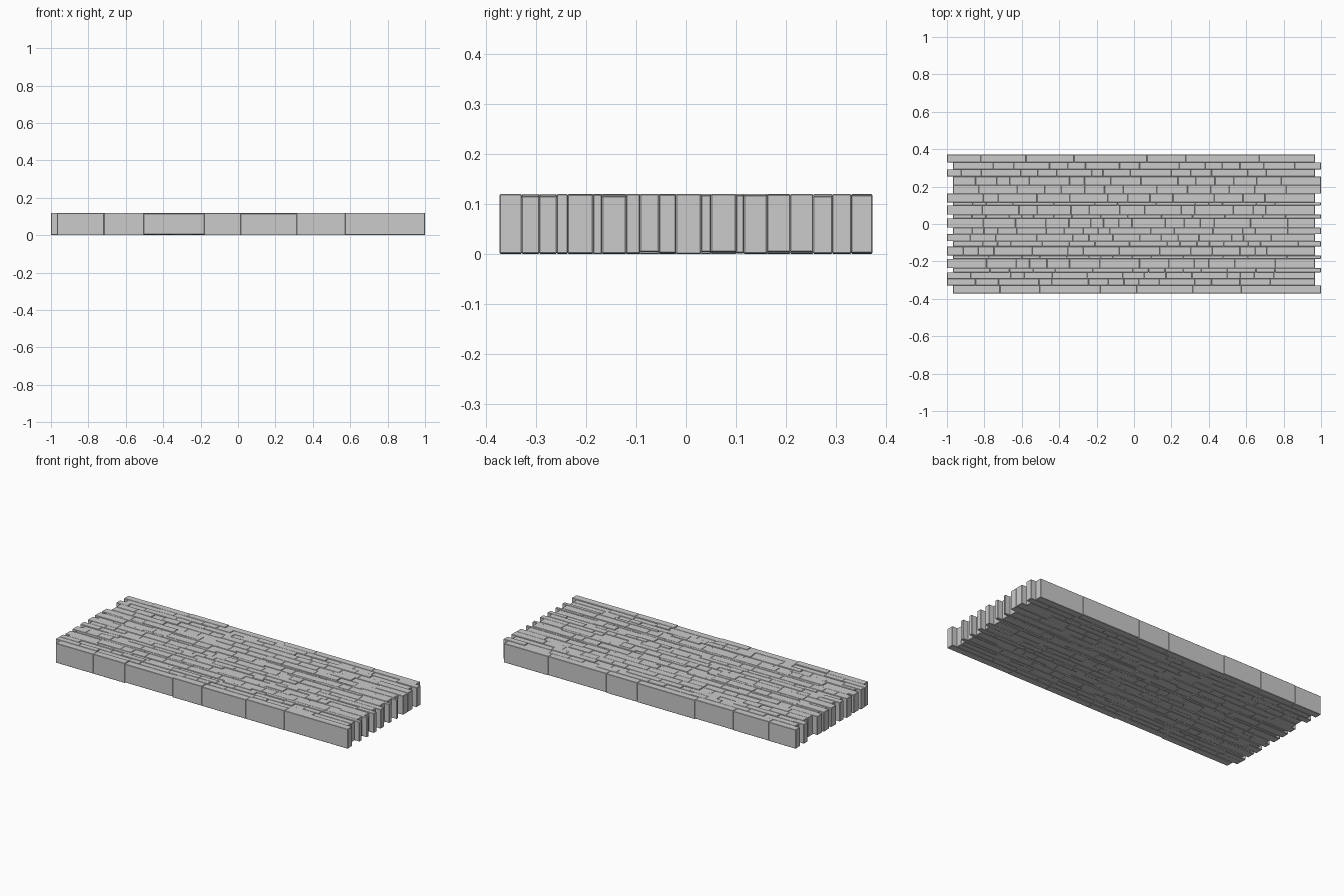
import bpy, bmesh, random
from mathutils import Matrix, Vector

if "Cube" in bpy.data.objects:
    bpy.data.objects.remove(bpy.data.objects["Cube"])

random.seed(7)

# Row boundaries across the slab; neighbouring rows interlock at the ends
EDGES = [-0.372, -0.328, -0.258, -0.236, -0.186, -0.168, -0.12, -0.092, -0.054,
         -0.02, 0.03, 0.05, 0.1, 0.116, 0.162, 0.254, 0.292, 0.33, 0.372]
SHIFT = 0.032
BEVEL = 0.0018


def add_block(bm, x0, x1, y0, y1, z0, z1):
    m = Matrix.Translation(Vector(((x0 + x1) / 2, (y0 + y1) / 2, (z0 + z1) / 2)))
    m = m @ Matrix.Diagonal((x1 - x0, y1 - y0, z1 - z0, 1))
    bmesh.ops.create_cube(bm, size=1, matrix=m)


def split_row(x0, x1, shortest, longest):
    cuts = [x0]
    while cuts[-1] < x1 - longest - shortest:
        cuts.append(cuts[-1] + random.uniform(shortest, longest))
    return cuts + [x1]


def build_row(name, x0, x1, strips, shortest, longest):
    bm = bmesh.new()
    for y0, y1 in strips:
        cuts = split_row(x0, x1, shortest, longest)
        for a, b in zip(cuts, cuts[1:]):
            # Slightly uneven tops and undersides
            add_block(bm, a, b, y0, y1, random.choice((0, 0.001, 0.002, 0.004)),
                      0.12 - random.choice((0, 0.001, 0.002, 0.004)))
    bmesh.ops.bevel(bm, geom=bm.edges[:], offset=BEVEL, segments=1,
                    affect='EDGES', profile=0.5)
    mesh = bpy.data.meshes.new(name)
    bm.to_mesh(mesh)
    bm.free()
    bpy.context.collection.objects.link(bpy.data.objects.new(name, mesh))


# Rows of stone blocks, alternately shifted left and right
last = len(EDGES) - 2
for i, (y0, y1) in enumerate(zip(EDGES, EDGES[1:])):
    x0, x1 = (-1 + SHIFT, 1) if i % 2 == 0 else (-1, 1 - SHIFT)
    n = 2 if y1 - y0 > 0.06 else 1
    step = (y1 - y0) / n
    strips = [(y0 + k * step, y0 + (k + 1) * step) for k in range(n)]
    outer = i in (0, last)
    build_row(f"stone_row_{i + 1:02d}", x0, x1, strips,
              0.18 if outer else 0.06, 0.4 if outer else 0.22)
